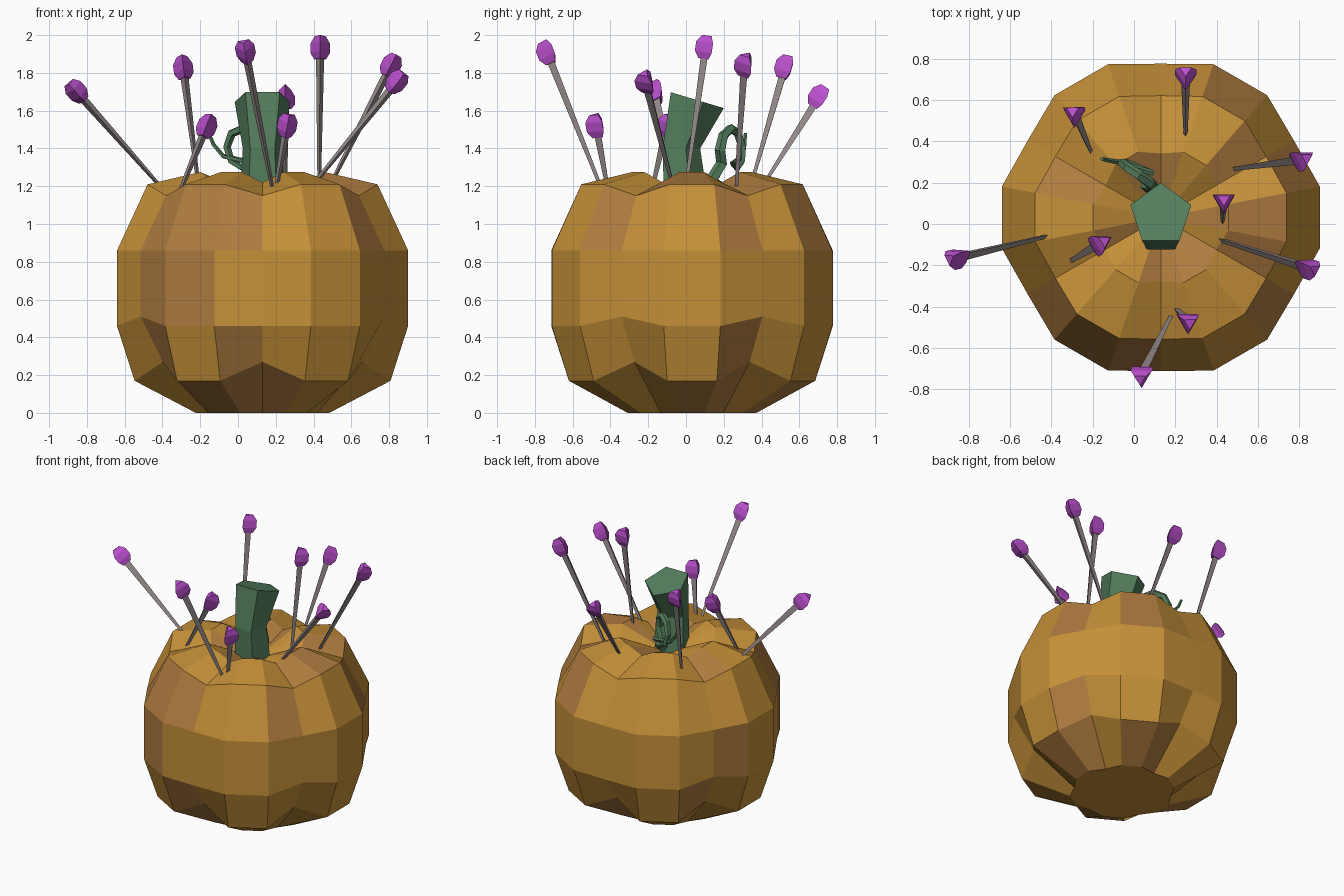
import bpy, bmesh, random
from math import sin, cos, pi, radians
from mathutils import Vector, Quaternion

if "Cube" in bpy.data.objects:
    bpy.data.objects.remove(bpy.data.objects["Cube"])

random.seed(4)


def mat(name, col):
    m = bpy.data.materials.new(name)
    m.diffuse_color = (*col, 1)
    m.use_nodes = True
    m.node_tree.nodes["Principled BSDF"].inputs["Base Color"].default_value = m.diffuse_color
    return m


GOLD = mat("gold_skin", (0.56, 0.28, 0.04))
BROWN = mat("brown_skin", (0.43, 0.20, 0.05))
GREEN = mat("stem_green", (0.09, 0.21, 0.11))
PURPLE = mat("pin_purple", (0.50, 0.08, 0.62))
STEEL = mat("pin_shaft", (0.31, 0.26, 0.26))


def loft(name, rings, mats, cap_top=True, tip=None):
    """Skin a stack of equal-length vertex rings into one flat-faced mesh."""
    bm = bmesh.new()
    vs = [[bm.verts.new(p) for p in r] for r in rings]
    n = len(vs[0])
    for a, b in zip(vs, vs[1:]):
        for i in range(n):
            j = (i + 1) % n
            bm.faces.new((a[i], a[j], b[j], b[i]))
    bm.faces.new(vs[0][::-1])
    if tip is not None:
        t = bm.verts.new(tip)
        for i in range(n):
            bm.faces.new((vs[-1][i], vs[-1][(i + 1) % n], t))
    elif cap_top:
        bm.faces.new(vs[-1])
    bmesh.ops.recalc_face_normals(bm, faces=bm.faces)
    if len(mats) > 1:
        for f in bm.faces:
            f.material_index = int(random.random() < 0.25)
    me = bpy.data.meshes.new(name)
    bm.to_mesh(me)
    bm.free()
    for m in mats:
        me.materials.append(m)
    ob = bpy.data.objects.new(name, me)
    bpy.context.collection.objects.link(ob)
    return ob


def ring(c, r, n, start, rot=Quaternion()):
    """Regular polygon around c, turned by rot."""
    return [Vector(c) + rot @ Vector((r * cos(start + 2 * pi * i / n),
                                      r * sin(start + 2 * pi * i / n), 0))
            for i in range(n)]


# pumpkin: six ribs, each a pair of edges plus a groove point between ribs
CX, CY = 0.13, 0.032
# rib radius, rib z, groove radius, groove z
levels = [(0.36, 0.00, 0.33, 0.00), (0.69, 0.17, 0.61, 0.27),
          (0.785, 0.46, 0.745, 0.51), (0.785, 0.86, 0.745, 0.86),
          (0.62, 1.21, 0.59, 1.15), (0.335, 1.275, 0.31, 1.22)]
rings = []
for r, z, gr, gz in levels:
    pts = []
    for k in range(6):
        for off in (-11, 11, 30):
            a = radians(60 * k + off)
            rr, zz = (gr, gz) if off == 30 else (r, z)
            if off == 30 and gz == 0.51 and k in (1, 4):
                zz = 0.46
            pts.append((CX + rr * cos(a), CY + rr * sin(a), zz))
    rings.append(pts)
loft("pumpkin_body", rings, [GOLD, BROWN], tip=(CX, CY, 1.13))

# stem: five-sided, bent and flared, with a slanted cut
stem = [ring((0.13, -0.01, 1.10), 0.13, 5, pi / 2),
        ring((0.13, -0.035, 1.40), 0.11, 5, pi / 2),
        ring((0.13, 0.045, 1.66), 0.155, 5, pi / 2)]
for p in stem[2]:
    p.z -= (p.y - 0.045) * 0.3
loft("stem", stem, [GREEN])

# curled tendril: swept pentagon along a spiral
d, up, c = Vector((0.85, -0.45, 0)).normalized(), Vector((0, 0, 1)), Vector((0.02, 0.245, 1.40))
side = Vector((0.45, 0.85, 0)).normalized()
path = [Vector((0.13, 0.05, 1.17)), Vector((0.13, 0.13, 1.22))]
for i in range(9):
    a = radians(-50 + 45 * i)
    path.append(c + d * 0.095 * cos(a) + up * 0.105 * sin(a) + side * (0.008 * i - 0.03))
path += [Vector((-0.08, 0.30, 1.36)), Vector((-0.13, 0.31, 1.42)), Vector((-0.155, 0.315, 1.48))]
rings = []
for i, p in enumerate(path):
    t = (path[min(i + 1, len(path) - 1)] - path[max(i - 1, 0)]).normalized()
    u = (side - t * side.dot(t)).normalized()
    v = t.cross(u)
    r = 0.036 * (1 - 0.75 * i / (len(path) - 1))
    rings.append([p + u * r * cos(2 * pi * k / 5) + v * r * sin(2 * pi * k / 5) for k in range(5)])
loft("tendril", rings, [GREEN])

# pins: (entry point, head centre)
pins = [((-0.43, -0.06, 1.22), (-0.855, -0.16, 1.70)),
        ((-0.215, 0.36, 1.25), (-0.29, 0.53, 1.83)),
        ((0.18, -0.45, 1.20), (0.04, -0.73, 1.91)),
        ((0.43, 0.01, 1.25), (0.435, 0.11, 1.935)),
        ((0.49, 0.27, 1.21), (0.81, 0.315, 1.84)),
        ((0.40, -0.07, 1.21), (0.84, -0.21, 1.75)),
        ((-0.30, -0.175, 1.19), (-0.165, -0.095, 1.52)),
        ((0.20, -0.41, 1.18), (0.26, -0.47, 1.52)),
        ((0.25, 0.44, 1.25), (0.25, 0.71, 1.67))]
for n, (a, b) in enumerate(pins, 1):
    a, b = Vector(a), Vector(b)
    t = (b - a).normalized()
    q = Vector((0, 0, 1)).rotation_difference(t)
    loft(f"pin_shaft_{n}", [ring(a - t * 0.03, 0.011, 3, -pi / 2, q),
                            ring(b - t * 0.04, 0.025, 3, -pi / 2, q)], [STEEL])
    loft(f"pin_head_{n}", [ring(b + t * h, r, 3, -pi / 2, q) for h, r in
                           ((-0.062, 0.036), (-0.025, 0.06), (0.025, 0.06), (0.062, 0.034))],
         [PURPLE])
